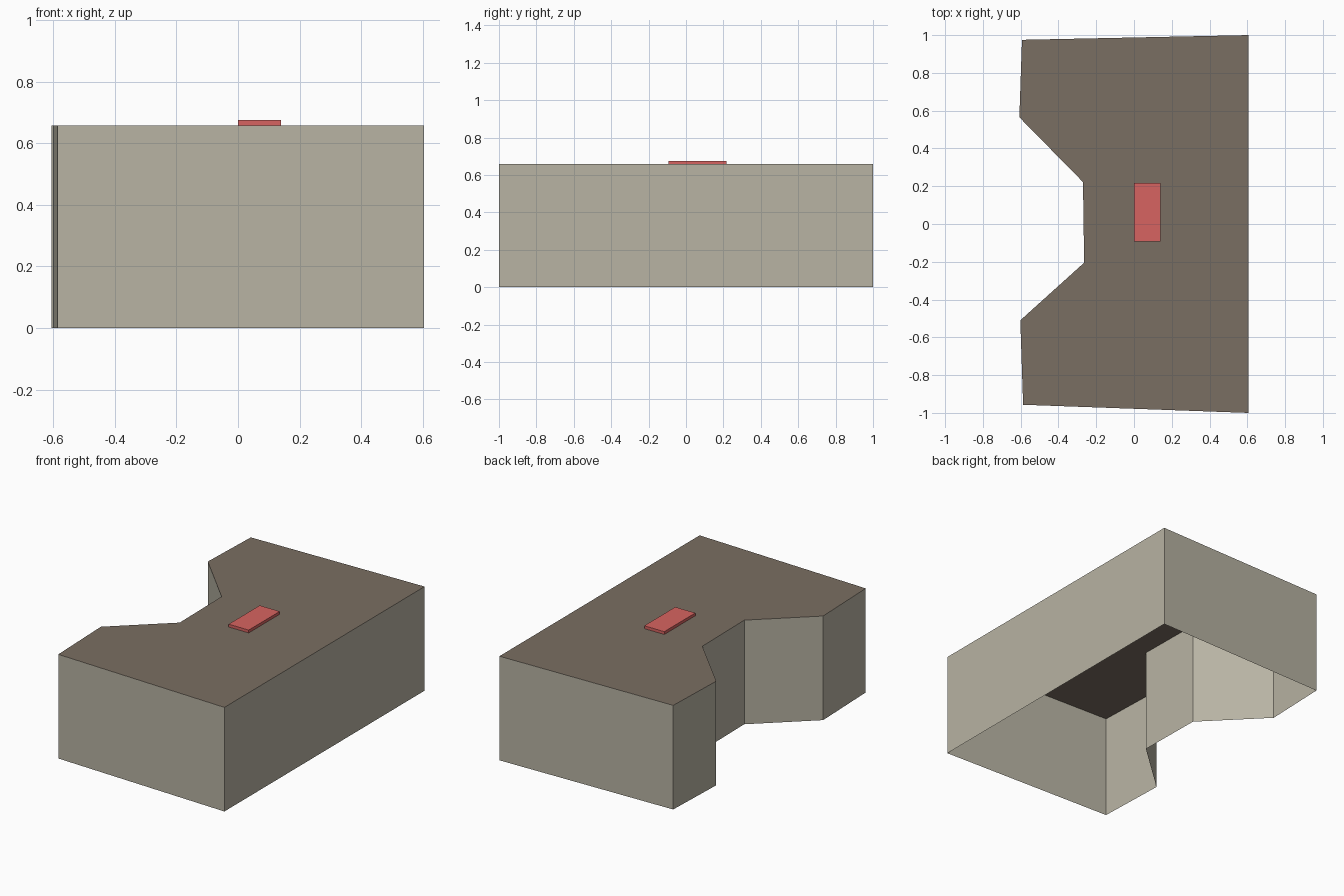
import bpy
import bmesh

if "Cube" in bpy.data.objects:
    bpy.data.objects.remove(bpy.data.objects["Cube"])


def material(name, colour):
    m = bpy.data.materials.new(name)
    m.diffuse_color = (*colour, 1)
    m.use_nodes = True
    m.node_tree.nodes["Principled BSDF"].inputs["Base Color"].default_value = m.diffuse_color
    return m


WALL = material("stone wall", (0.479, 0.451, 0.367))
ROOF = material("brown roof", (0.195, 0.156, 0.122))
RED = material("red", (0.679, 0.127, 0.119))


def open_block(name, outline, z0, z1, side_mat, top_mat):
    """Extrude a counter-clockwise outline into walls and a lid, open below."""
    bm = bmesh.new()
    low = [bm.verts.new((x, y, z0)) for x, y in outline]
    high = [bm.verts.new((x, y, z1)) for x, y in outline]
    n = len(outline)
    for i in range(n):
        j = (i + 1) % n
        bm.faces.new((low[i], low[j], high[j], high[i])).material_index = 0
    bm.faces.new(high).material_index = 1
    mesh = bpy.data.meshes.new(name)
    bm.to_mesh(mesh)
    bm.free()
    mesh.materials.append(side_mat)
    mesh.materials.append(top_mat)
    obj = bpy.data.objects.new(name, mesh)
    bpy.context.collection.objects.link(obj)
    return obj


# Building shell with a recessed bay on the left side
shell = [(0.605, -1.0), (0.605, 1.0), (-0.593, 0.975), (-0.607, 0.565),
         (-0.27, 0.222), (-0.264, -0.205), (-0.602, -0.51), (-0.587, -0.957)]
open_block("building_shell", shell, 0.0, 0.658, WALL, ROOF)

# Low red box on the roof
box = [(0.0, -0.093), (0.14, -0.093), (0.14, 0.217), (0.0, 0.217)]
open_block("roof_box", box, 0.658, 0.676, RED, RED)
